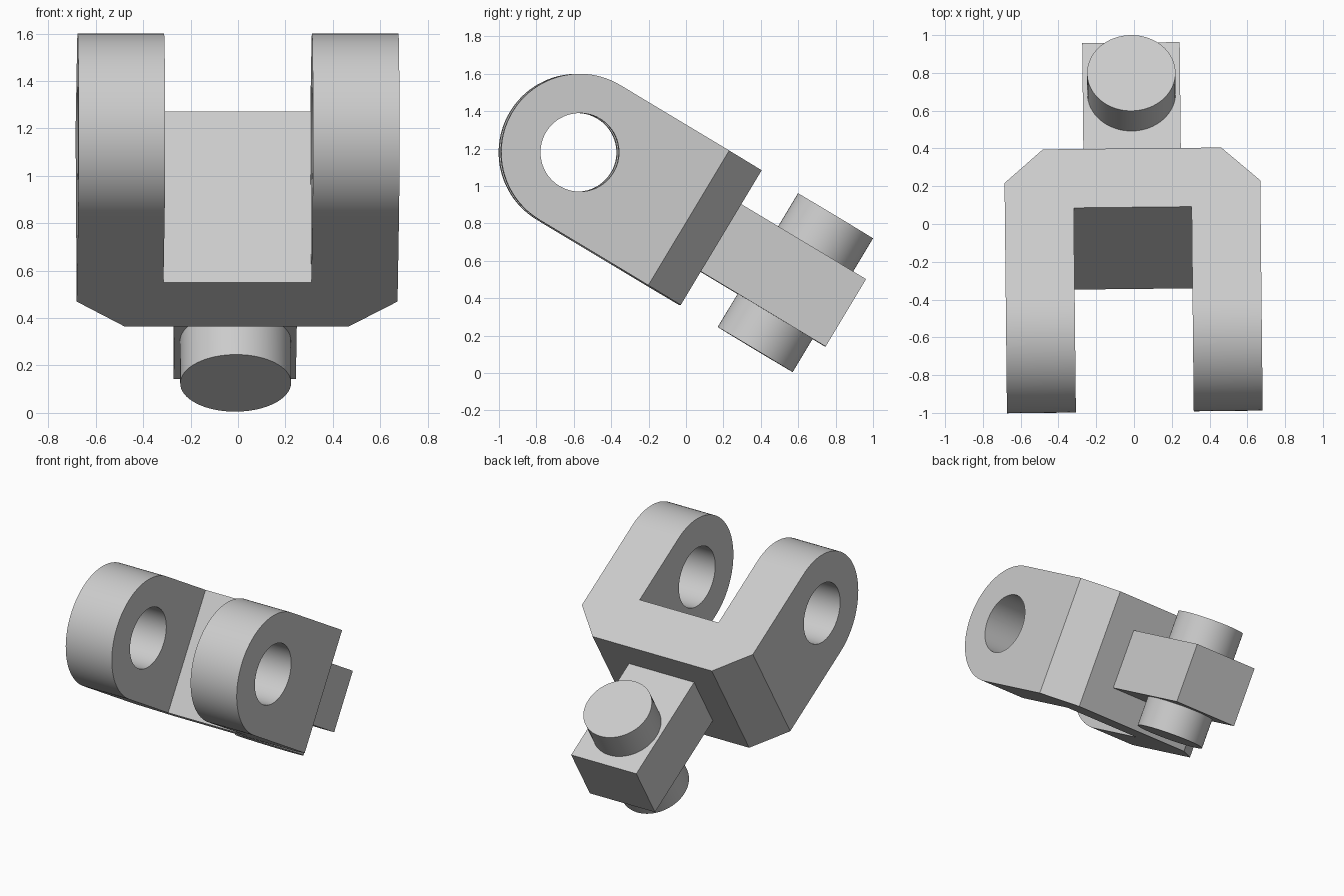
import bpy, bmesh
from math import radians, pi, sin, cos
from mathutils import Matrix, Vector

cube = bpy.data.objects.get("Cube")
if cube:
    bpy.data.objects.remove(cube, do_unlink=True)

GREY = 0.6
grey = bpy.data.materials.new("plain grey")
grey.use_nodes = True
grey.diffuse_color = (GREY, GREY, GREY, 1)
grey.node_tree.nodes["Principled BSDF"].inputs["Base Color"].default_value = (GREY, GREY, GREY, 1)

# Parts are built lying along y with the eye hole at the origin, then tilted into place
PLACE = (Matrix.Translation((0, -0.575, 1.18))
         @ Matrix.Rotation(radians(0.6), 4, 'Z')
         @ Matrix.Rotation(radians(-31), 4, 'X'))

EYE_R, HOLE_R = 0.42, 0.21
HALF_W, SLOT = 0.677, 0.312
FLOOR, BACK, CHAMFER = 0.522, 0.885, 0.205


def prism(name, outline, depth):
    """Extrude a closed list of 3D points along the depth vector."""
    bm = bmesh.new()
    face = bm.faces.new([bm.verts.new(p) for p in outline])
    new = bmesh.ops.extrude_face_region(bm, geom=[face])["geom"]
    bmesh.ops.translate(bm, vec=Vector(depth),
                        verts=[g for g in new if isinstance(g, bmesh.types.BMVert)])
    bmesh.ops.recalc_face_normals(bm, faces=bm.faces)
    mesh = bpy.data.meshes.new(name)
    bm.to_mesh(mesh)
    bm.free()
    mesh.materials.append(grey)
    ob = bpy.data.objects.new(name, mesh)
    bpy.context.collection.objects.link(ob)
    return ob


def arc(radius, start, end, steps):
    angles = [start + (end - start) * i / steps for i in range(steps + 1)]
    return [(radius * cos(a), radius * sin(a)) for a in angles]


def activate(ob):
    bpy.ops.object.select_all(action='DESELECT')
    ob.select_set(True)
    bpy.context.view_layer.objects.active = ob


def cut(ob, cutter, operation):
    cutter.hide_render = True
    mod = ob.modifiers.new("cut", 'BOOLEAN')
    mod.operation, mod.solver, mod.object = operation, 'EXACT', cutter
    activate(ob)
    bpy.ops.object.modifier_apply(modifier=mod.name)
    bpy.data.objects.remove(cutter, do_unlink=True)


def finish(ob):
    activate(ob)
    bpy.ops.object.shade_smooth_by_angle(angle=radians(25))
    ob.matrix_world = PLACE


# Fork: U-shaped plan with chamfered back corners
half = [(SLOT, FLOOR), (SLOT, -0.6), (HALF_W, -0.6),
        (HALF_W, BACK - CHAMFER), (HALF_W - CHAMFER, BACK)]
plan = half + [(-x, y) for x, y in reversed(half)]
fork = prism("fork", [(x, y, -0.6) for x, y in plan], (0, 0, 1.2))

# Rounded arm ends and eye holes
side = arc(EYE_R, pi / 2, 3 * pi / 2, 48) + [(1.2, -EYE_R), (1.2, EYE_R)]
cut(fork, prism("side_trim", [(-1, y, z) for y, z in side], (2, 0, 0)), 'INTERSECT')
hole = arc(HOLE_R, 0, 2 * pi, 64)[:-1]
cut(fork, prism("hole_cutter", [(-1, y, z) for y, z in hole], (2, 0, 0)), 'DIFFERENCE')
finish(fork)

# Square shank behind the fork
W, H, END = 0.258, 0.21, 1.665
section = [(-W, -H), (W, -H), (W, H), (-W, H)]
shank = prism("shank", [(x, BACK - 0.01, z) for x, z in section], (0, END - BACK + 0.01, 0))
finish(shank)

# Round pin through the shank
circle = arc(0.234, 0, 2 * pi, 64)[:-1]
pin = prism("cross_pin", [(x, y + 1.353, -0.417) for x, y in circle], (0, 0, 0.834))
finish(pin)
